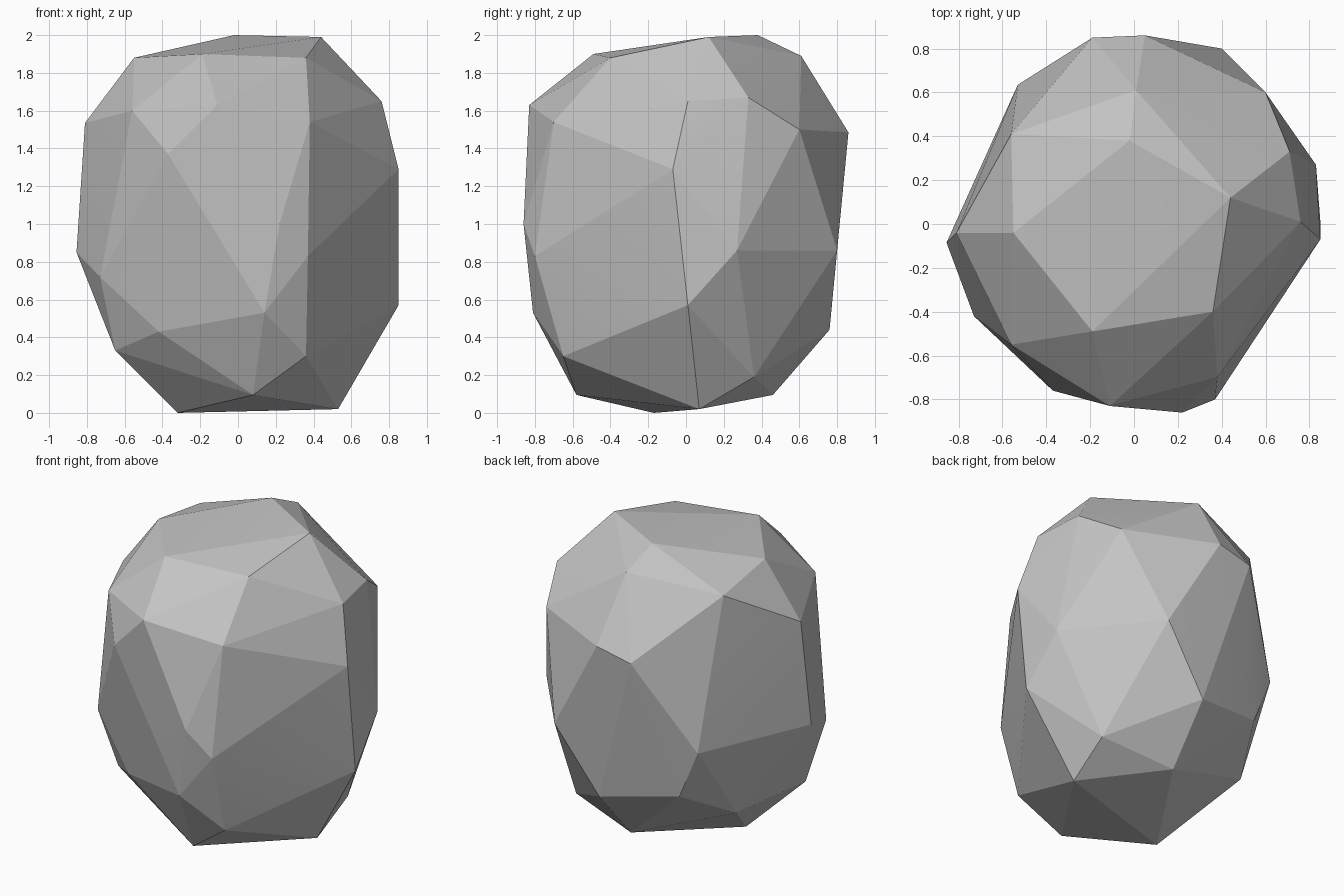
import bpy
import bmesh
from math import radians

# Remove the default object
default_cube = bpy.data.objects.get("Cube")
if default_cube:
    bpy.data.objects.remove(default_cube, do_unlink=True)


def make_material(name, grey):
    """One flat grey shown both in the viewport and in a render."""
    material = bpy.data.materials.new(name)
    material.use_nodes = True
    colour = (grey, grey, grey, 1)
    material.diffuse_color = colour
    shader = next(n for n in material.node_tree.nodes if n.type == "BSDF_PRINCIPLED")
    shader.inputs["Base Color"].default_value = colour
    shader.inputs["Roughness"].default_value = 1
    return material


def make_boulder(name, rings, material):
    """Wrap a faceted convex skin around the corner points of all rings."""
    mesh = bpy.data.meshes.new(name)
    boulder = bpy.data.objects.new(name, mesh)
    bpy.context.collection.objects.link(boulder)

    bm = bmesh.new()
    for ring in rings:
        for corner in ring:
            bm.verts.new(corner)
    hull = bmesh.ops.convex_hull(bm, input=bm.verts, use_existing_faces=False)
    loose = {item for key in ("geom_interior", "geom_unused") for item in hull[key]
             if isinstance(item, bmesh.types.BMVert)}
    bmesh.ops.delete(bm, geom=list(loose), context="VERTS")
    bmesh.ops.recalc_face_normals(bm, faces=bm.faces)
    bm.to_mesh(mesh)
    bm.free()
    mesh.materials.append(material)
    return boulder


# Corners of the stone, in rings from the crown down to the foot
crown = [(-.02, .38, 2), (.44, .12, 1.99), (.36, -.4, 1.88), (-.19, -.49, 1.9),
         (-.55, -.04, 1.88), (-.56, .41, 1.81), (.01, .61, 1.89)]

shoulder = [(-.11, -.83, 1.63), (.38, -.7, 1.54), (.76, .01, 1.65),
            (.71, .33, 1.67), (.6, .6, 1.5), (.05, .86, 1.485),
            (-.19, .85, 1.43), (-.81, -.04, 1.535), (-.56, -.55, 1.6)]

waist = [(-.37, -.76, 1.37), (.22, -.86, 1), (.37, -.8, .83), (.85, -.07, 1.29),
         (.83, .27, .86), (.4, .8, .86), (-.53, .635, .845),
         (-.855, -.085, .85), (-.73, -.42, .72)]

hip = [(.14, -.81, .53), (.36, -.65, .3), (.85, .01, .57), (.55, .36, .19),
       (.1, .76, .44), (-.4, .64, .53), (-.58, .3, .34),
       (-.65, -.32, .33), (-.42, -.55, .43)]

foot = [(.08, -.58, .095), (.53, .07, .02), (.08, .46, .095), (-.32, -.17, 0)]

stone_grey = make_material("stone grey", .55)
boulder = make_boulder("boulder", [crown, shoulder, waist, hip, foot], stone_grey)

# Crisp facets, with only the nearly flat joins blended
bpy.ops.object.select_all(action="DESELECT")
boulder.select_set(True)
bpy.context.view_layer.objects.active = boulder
bpy.ops.object.shade_smooth_by_angle(angle=radians(8))
